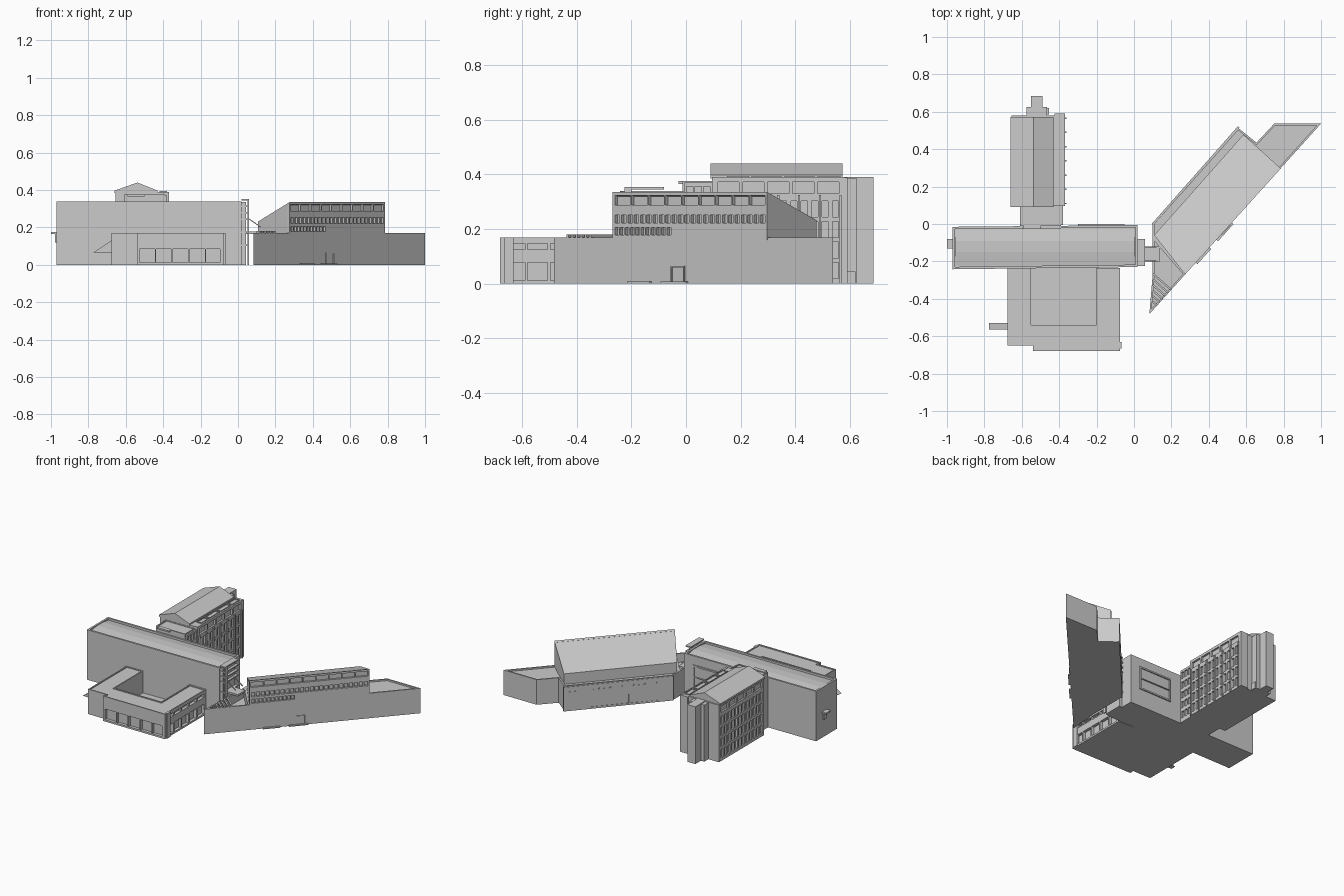
import bpy, bmesh
from mathutils import Vector

if "Cube" in bpy.data.objects:
    bpy.data.objects.remove(bpy.data.objects["Cube"])


def finish(name, bm):
    bmesh.ops.recalc_face_normals(bm, faces=bm.faces)
    me = bpy.data.meshes.new(name)
    bm.to_mesh(me)
    bm.free()
    ob = bpy.data.objects.new(name, me)
    bpy.context.collection.objects.link(ob)
    return ob


def add_prism(bm, low, high):
    """Closed solid between two matching rings; returns its top face."""
    a = [bm.verts.new(p) for p in low]
    b = [bm.verts.new(p) for p in high]
    bm.faces.new(a[::-1])
    top = bm.faces.new(b)
    n = len(a)
    for i in range(n):
        j = (i + 1) % n
        bm.faces.new((a[i], a[j], b[j], b[i]))
    return top


def prism(name, pts, z0, z1, rim=0, drop=0):
    """Plan polygon extruded upward, optionally with a parapet rim."""
    bm = bmesh.new()
    tops = z1 if isinstance(z1, (list, tuple)) else [z1] * len(pts)
    top = add_prism(bm, [(x, y, z0) for x, y in pts],
                    [(x, y, z) for (x, y), z in zip(pts, tops)])
    if rim:
        bmesh.ops.recalc_face_normals(bm, faces=bm.faces)
        bmesh.ops.inset_region(bm, faces=[top], thickness=rim, use_even_offset=True)
        ret = bmesh.ops.extrude_face_region(bm, geom=[top])
        bmesh.ops.translate(bm, vec=(0, 0, -drop),
                            verts=[v for v in ret['geom'] if isinstance(v, bmesh.types.BMVert)])
        if top.is_valid:
            bm.faces.remove(top)
    return finish(name, bm)


def box(name, x0, x1, y0, y1, z0, z1, rim=0, drop=0):
    return prism(name, [(x0, y0), (x1, y0), (x1, y1), (x0, y1)], z0, z1, rim, drop)


def span(bm, p, q, a, b, z0, z1, d0, d1):
    """Box along segment p-q between fractions a and b; depth runs inward."""
    p, q = Vector(p), Vector(q)
    d = q - p
    n = Vector((-d.y, d.x)).normalized()
    s, e = p + d * a, p + d * b
    ring = [s + n * d0, e + n * d0, e + n * d1, s + n * d1]
    add_prism(bm, [(v.x, v.y, z0) for v in ring], [(v.x, v.y, z1) for v in ring])


def facade(name, p, q, z0, z1, rows, depth=0.015):
    """Wall skin with real openings; rows = (low, high, [(start, end), ...])."""
    bm = bmesh.new()
    z = z0
    for lo, hi, openings in rows:
        if lo > z:
            span(bm, p, q, 0, 1, z, lo, 0, depth)
        t = 0
        for a, b in openings + [(1, 1)]:
            if a > t:
                span(bm, p, q, t, a, lo, hi, 0, depth)
            t = b
        z = hi
    if z1 > z:
        span(bm, p, q, 0, 1, z, z1, 0, depth)
    return finish(name, bm)


def even(n, a=0.03, b=0.97, fill=0.75):
    w = (b - a) / n
    return [(a + w * (i + (1 - fill) / 2), a + w * (i + (1 + fill) / 2)) for i in range(n)]


def along(name, axis, prof, c0, c1):
    """Profile extruded along x (y,z points) or along y (x,z points)."""
    bm = bmesh.new()
    f = (lambda c: [(c, u, v) for u, v in prof]) if axis == 'x' else \
        (lambda c: [(u, c, v) for u, v in prof])
    add_prism(bm, f(c0), f(c1))
    return finish(name, bm)


# Long central hall with parapet and faceted shallow roof
prism("hall", [(-0.97, -0.242), (0.02, -0.23), (0.02, -0.006), (-0.97, -0.015)],
      0, 0.34, 0.013, 0.014)
along("hall_roof", 'x', [(-0.222, 0.32), (-0.222, 0.328), (-0.15, 0.337), (-0.09, 0.337),
                         (-0.03, 0.328), (-0.03, 0.32)], -0.955, 0.005)
box("west_canopy", -1.0, -0.965, -0.13, -0.08, 0.165, 0.176)
box("west_window", -0.978, -0.965, -0.122, -0.088, 0.12, 0.165)
bm = bmesh.new()
for a, b, z0, z1 in [(0, 1, .27, .28), (0, 1, .12, .13), (0, .04, .13, .27), (.96, 1, .13, .27),
                     (.04, .96, .195, .2)]:
    span(bm, (-0.05, 0.0), (-0.3, 0.0), a, b, z0, z1, 0, 0.015)
finish("hall_back_frame", bm)

# East stair landings and bridge to the angled wing
box("stair_core", 0.02, 0.042, -0.22, -0.09, 0, 0.335)
for i, z in enumerate((0.1, 0.17, 0.24, 0.275, 0.31, 0.345)):
    box(f"stair_landing_{i}", 0.02, 0.06, -0.225, -0.08, z, z + 0.008)
box("stair_outer_post", 0.052, 0.06, -0.225, -0.2, 0, 0.345)
box("bridge_deck", 0.04, 0.14, -0.2, -0.12, 0.165, 0.178)
for i, y in enumerate((-0.2, -0.125)):
    along(f"bridge_rail_{i}", 'y', [(0.055, 0.245), (0.12, 0.2), (0.12, 0.206), (0.055, 0.251)],
          y, y + 0.005)

# Low front block wrapped around a courtyard
L, R, F = -0.675, -0.075, -0.68
prism("front_block_core", [(L, -0.65), (-0.54, -0.65), (-0.54, -0.66), (R - 0.02, -0.66),
      (R - 0.02, -0.235), (-0.2, -0.235), (-0.2, -0.54), (-0.55, -0.54), (-0.55, -0.235),
      (L, -0.235)], 0, 0.15)
prism("front_block_roof", [(L, -0.65), (-0.54, -0.65), (-0.54, F), (R, F), (R, -0.235),
      (-0.2, -0.235), (-0.2, -0.54), (-0.55, -0.54), (-0.55, -0.235), (L, -0.235)],
      0.15, 0.17, 0.008, 0.006)
facade("front_windows", (-0.54, F), (R, F), 0, 0.15,
       [(0.012, 0.085, even(5, 0.02, 0.98, 0.92))], 0.022)
facade("front_block_side_windows", (R, F), (R, -0.24), 0, 0.15,
       [(0.012, 0.078, even(5, 0.03, 0.97, 0.88)), (0.125, 0.148, even(5, 0.03, 0.97, 0.88))], 0.022)
box("front_corner_pier", -0.085, -0.068, -0.665, -0.63, 0, 0.17)
box("courtyard_floor", -0.56, -0.19, -0.55, -0.23, 0, 0.02)
along("west_ramp_cover", 'y', [(-0.775, 0.065), (-0.67, 0.065), (-0.67, 0.135)], -0.565, -0.53)

# Rear tower with gabled roof
T0, T1 = 0.095, 0.58
box("tower_core", -0.643, -0.383, T0, T1, 0, 0.388)
narrow = [(z, z + 0.058, even(12, 0.03, 0.97, 0.6)) for z in (0.02, 0.095, 0.17, 0.245)]
floors = narrow + [(0.33, 0.372, even(5, 0.03, 0.97, 0.85))]
facade("tower_east_wall", (-0.37, T0), (-0.37, T1), 0, 0.39, floors)
facade("tower_west_wall", (-0.655, T1), (-0.655, T0), 0, 0.39, floors)
bm = bmesh.new()
for i in range(7):
    t = 0.03 + 0.94 * i / 6
    span(bm, (-0.362, T0), (-0.362, T1), t - 0.008, t + 0.008, 0, 0.325, 0, 0.01)
finish("tower_east_fins", bm)
along("tower_roof", 'y', [(-0.66, 0.385), (-0.66, 0.397), (-0.538, 0.44), (-0.43, 0.397),
                          (-0.43, 0.385)], 0.09, 0.572)
for i, (a, b) in enumerate([(0.15, 0.23), (0.24, 0.35), (0.36, 0.47), (0.48, 0.565)]):
    box(f"tower_skylight_{i}", -0.42, -0.38, a, b, 0.386, 0.394, 0.005, 0.006)
box("tower_rear_shaft", -0.55, -0.49, 0.57, 0.685, 0, 0.39)
box("tower_rear_bay", -0.575, -0.465, 0.57, 0.625, 0, 0.385)
box("tower_rear_door", -0.468, -0.455, 0.585, 0.62, 0, 0.045)
box("tower_rear_corner", -0.425, -0.368, 0.575, 0.59, 0, 0.388)
box("tower_link", -0.61, -0.39, -0.012, 0.1, 0, 0.375, 0.008, 0.006)
facade("tower_link_windows", (-0.38, -0.006), (-0.38, 0.095), 0, 0.37,
       [(z, z + 0.045, even(3)) for z in (0.03, 0.1, 0.17, 0.24, 0.31)], 0.012)
box("tower_link_canopy", -0.59, -0.5, -0.028, 0.0, 0.365, 0.375)

# Angled wing: base, walled forecourt and slats
A, B, C, D = (0.275, -0.268), (0.785, 0.297), (0.585, 0.478), (0.108, -0.06)
tip, far = (0.082, -0.482), (1.0, 0.537)
prism("wing_base", [A, far, (0.75, 0.537), (0.655, 0.435), (0.555, 0.515), (0.1, 0.005), (0.1, -0.065)],
      0, 0.17, 0.01, 0.01)
prism("wing_forecourt", [tip, A, (0.1, -0.065), (0.1, -0.27)], 0, 0.17, 0.01, 0.06)
bm = bmesh.new()
for i in range(6):
    s = -0.27 - 0.03 * i
    x = (s + 0.6587) / 2.009
    span(bm, (0.098, s), (x, s - 0.9 * (x - 0.1)), 0, 1, 0.168, 0.18, 0, 0.01)
finish("forecourt_slats", bm)

# Angled wing: upper storeys under a single-pitch roof
inward = Vector((-0.565, 0.51)).normalized() * 0.014
Ai, Bi = tuple(Vector(A) + inward), tuple(Vector(B) + inward)
prism("wing_upper_core", [Ai, Bi, C, D], 0.15, [0.325, 0.325, 0.225, 0.225])
facade("wing_window_wall", A, B, 0.16, 0.33,
       [(0.178, 0.206, even(11, 0.01, 0.38, 0.75)),
        (0.222, 0.252, even(24, 0.01, 0.99, 0.72)),
        (0.288, 0.322, even(9, 0.01, 0.99, 0.94))])
bm = bmesh.new()
h = (0.325, 0.325, 0.222, 0.222)
add_prism(bm, [(x, y, z) for (x, y), z in zip((A, B, C, D), h)],
          [(x, y, z + 0.01) for (x, y), z in zip((A, B, C, D), h)])
finish("wing_roof", bm)

# Angled wing: rear wall glazing, vents and street door
P, Q = (0.556, 0.523), (0.094, 0.0)
facade("wing_rear_wall", P, Q, 0, 0.165,
       [(0.012, 0.075, even(7, 0.22, 0.88, 0.9)), (0.13, 0.138, even(18, 0.03, 0.97, 0.3))], 0.012)
bm = bmesh.new()
span(bm, tip, far, 0.42, 0.425, 0, 0.06, -0.005, 0.01)
span(bm, tip, far, 0.465, 0.47, 0, 0.06, -0.005, 0.01)
span(bm, tip, far, 0.42, 0.47, 0.06, 0.065, -0.005, 0.01)
span(bm, tip, far, 0.27, 0.35, 0, 0.008, -0.012, 0.01)
span(bm, tip, far, 0.39, 0.48, 0, 0.008, -0.012, 0.01)
finish("street_door_and_steps", bm)
